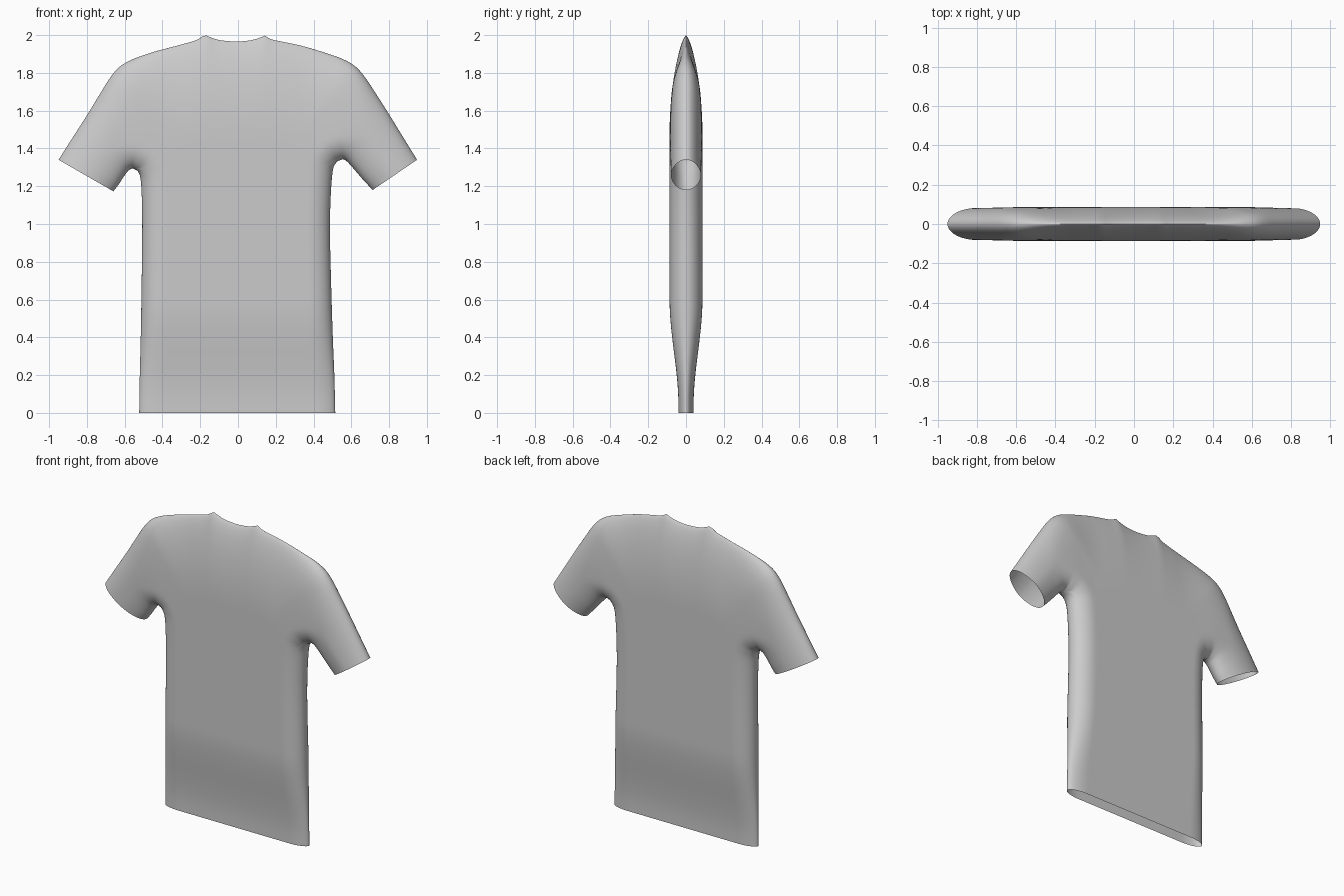
import bpy, bmesh, math

if "Cube" in bpy.data.objects:
    bpy.data.objects.remove(bpy.data.objects["Cube"])

# Front outline (x, z), one list per seam
LEFT_SIDE = [(-.523, 0), (-.52, .2), (-.515, .4), (-.51, .7), (-.507, 1.0), (-.511, 1.18),
             (-.52, 1.26), (-.538, 1.288), (-.558, 1.295)]
RIGHT_SIDE = [(.515, 0), (.51, .2), (.502, .4), (.494, .65), (.487, .95), (.491, 1.15),
              (.503, 1.29), (.525, 1.332), (.555, 1.343)]
LEFT_UNDERARM = [(-.558, 1.295), (-.58, 1.283), (-.605, 1.25), (-.635, 1.205), (-.66, 1.173)]
RIGHT_UNDERARM = [(.555, 1.343), (.575, 1.333), (.61, 1.295), (.66, 1.237), (.713, 1.18)]
TOP = [(-.95, 1.34), (-.88, 1.45), (-.8, 1.575), (-.73, 1.69), (-.68, 1.77), (-.63, 1.83),
       (-.56, 1.871), (-.45, 1.91), (-.33, 1.942), (-.23, 1.97), (-.2, 1.985), (-.178, 2.0),
       (-.15, 1.99), (-.1, 1.974), (-.01, 1.966), (.07, 1.973), (.115, 1.986), (.145, 1.997),
       (.17, 1.98), (.21, 1.97), (.33, 1.945), (.45, 1.91), (.555, 1.873), (.62, 1.835),
       (.67, 1.78), (.73, 1.69), (.8, 1.58), (.88, 1.45), (.948, 1.34)]
NU, NT, NB, NS = 72, 28, 44, 24      # across, up the chest, down the body, along sleeves


def lerp(a, b, t):
    return (a[0] + (b[0] - a[0]) * t, a[1] + (b[1] - a[1]) * t)


def ease(n):
    return [.5 - .5 * math.cos(math.pi * i / n) for i in range(n + 1)]


def smooth(t):
    t = max(0, min(1, t))
    return t * t * (3 - 2 * t)


def spline(pts, n):
    """Catmull-Rom curve resampled evenly by length to n + 1 points."""
    p = [lerp(pts[1], pts[0], 2)] + pts + [lerp(pts[-2], pts[-1], 2)]
    fine = []
    for i in range(1, len(p) - 2):
        for k in range(16):
            t = k / 16
            fine.append(tuple(.5 * (2 * b + (c - a) * t + (2 * a - 5 * b + 4 * c - d) * t * t
                                    + (3 * b - a - 3 * c + d) * t ** 3)
                              for a, b, c, d in zip(*p[i - 1:i + 3])))
    fine.append(pts[-1])
    run = [0]
    for a, b in zip(fine, fine[1:]):
        run.append(run[-1] + math.dist(a, b))
    out, j = [], 0
    for i in range(n + 1):
        s = run[-1] * i / n
        while j < len(run) - 2 and run[j + 1] < s:
            j += 1
        out.append(lerp(fine[j], fine[j + 1], min(1, (s - run[j]) / (run[j + 1] - run[j]))))
    return out


top_fine = spline(TOP, 700)


def top_at(x):
    for a, b in zip(top_fine, top_fine[1:]):
        if a[0] <= x <= b[0]:
            return (x, a[1] + (b[1] - a[1]) * (x - a[0]) / (b[0] - a[0]))
    return top_fine[0] if x < 0 else top_fine[-1]


# Flat panels of the pattern: torso, chest and both sleeves
U, T = ease(NU), ease(NT)
sides = [spline(LEFT_SIDE, NB), spline(RIGHT_SIDE, NB)]
torso = [[lerp(l, r, u) for u in U] for l, r in zip(*sides)]
chest_top = [top_at(p[0]) for p in torso[-1]]
chest = [[lerp(a, b, t) for a, b in zip(torso[-1], chest_top)] for t in T]
panels = [torso, chest]
low_seams, top_seams = list(sides), [chest_top]
for under, cuff_x, shoulder in ((LEFT_UNDERARM, -.95, chest_top[0]),
                                (RIGHT_UNDERARM, .948, chest_top[-1])):
    low = spline(under, NS)
    part = [p for p in top_fine if abs(p[0]) > abs(shoulder[0]) + .002 and p[0] * cuff_x > 0]
    if cuff_x < 0:
        part.reverse()
    high = spline([shoulder] + part[::4] + [part[-1]] if part[::4][-1] != part[-1]
                  else [shoulder] + part[::4], NS)
    panels.append([[lerp(a, b, t) for t in T] for a, b in zip(low, high)])
    low_seams.append(low)
    top_seams.append(high)


def distance(p, seams):
    best = 9
    for line in seams:
        for (ax, az), (bx, bz) in zip(line, line[1:]):
            dx, dz = bx - ax, bz - az
            q = dx * dx + dz * dz
            t = max(0, min(1, ((p[0] - ax) * dx + (p[1] - az) * dz) / q)) if q else 0
            best = min(best, (p[0] - ax - t * dx) ** 2 + (p[1] - az - t * dz) ** 2)
    return math.sqrt(best)


def half_depth(p):
    """Cloth puffs out away from the seams and tapers towards the hem."""
    x, z = p
    sleeve = smooth((abs(x) - .3) / .4)
    r_top, power = .5 - .32 * sleeve, 1.4 - .4 * sleeve
    r_low = .12 + .04 * smooth((abs(x) - .55) / .15)

    def puff(d, r):
        s = min(1, d / r)
        return math.sqrt(max(0, 1 - (1 - s) ** 2))
    full = .04 + .047 * smooth((z - .04) / .56)
    full -= .005 * smooth((abs(x) - .5) / .3)
    return full * puff(distance(p, low_seams), r_low) * puff(distance(p, top_seams), r_top) ** power


# Shirt: front and back shells joined along the seams, open hem and cuffs
bm = bmesh.new()
for panel in panels:
    depth = [[half_depth(p) for p in row] for row in panel]
    for sign in (-1, 1):
        grid = [[bm.verts.new((p[0], sign * d, p[1])) for p, d in zip(row, ds)]
                for row, ds in zip(panel, depth)]
        for a, b in zip(grid, grid[1:]):
            for i in range(len(a) - 1):
                bm.faces.new((a[i], a[i + 1], b[i + 1], b[i]))
bmesh.ops.remove_doubles(bm, verts=bm.verts, dist=.0004)
bmesh.ops.recalc_face_normals(bm, faces=bm.faces)
mesh = bpy.data.meshes.new("shirt")
bm.to_mesh(mesh)
bm.free()
shirt = bpy.data.objects.new("shirt", mesh)
bpy.context.collection.objects.link(shirt)
bpy.context.view_layer.objects.active = shirt
shirt.select_set(True)
bpy.ops.object.shade_smooth_by_angle(angle=math.radians(60))
